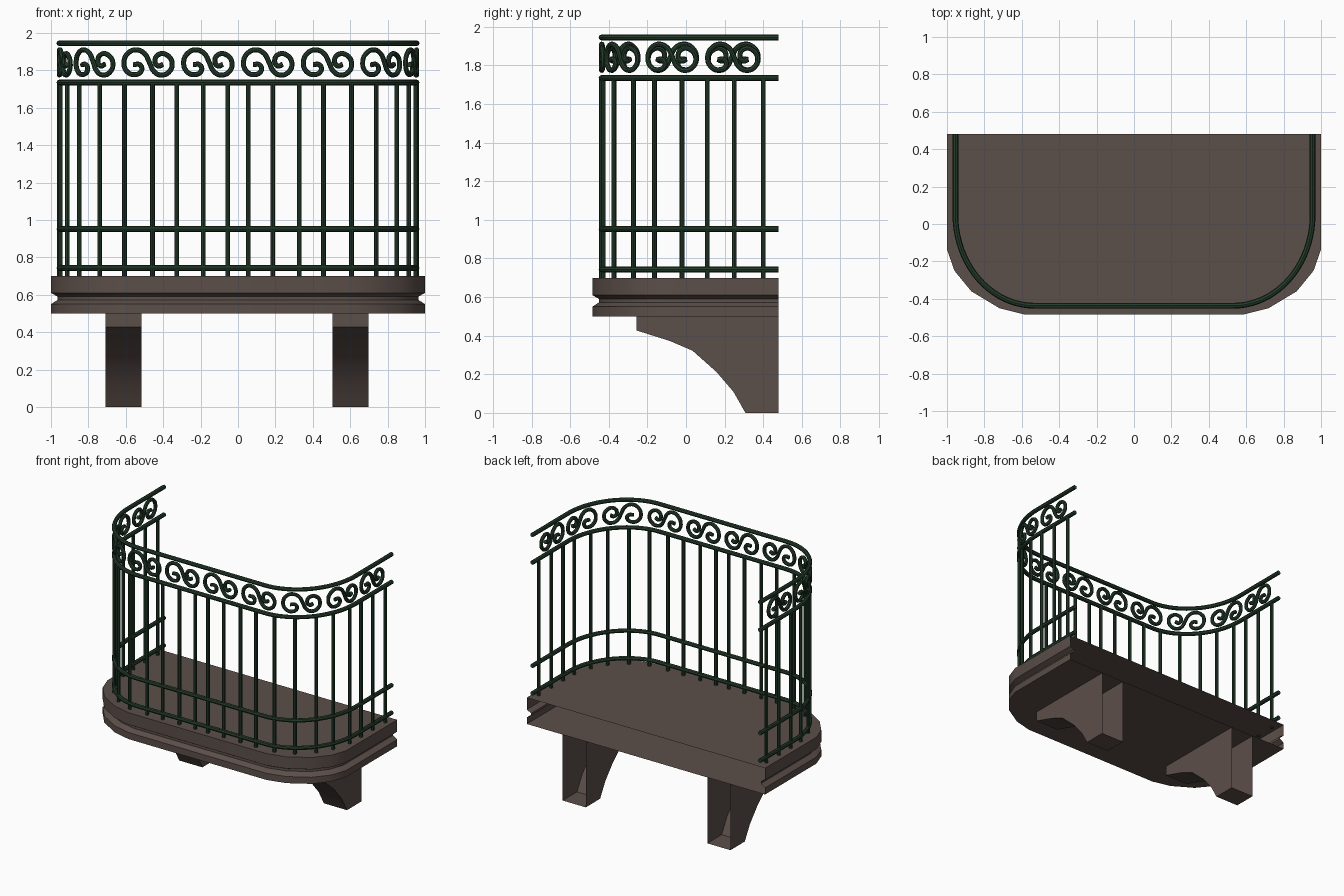
import bpy, math
from mathutils import Vector

if "Cube" in bpy.data.objects:
    bpy.data.objects.remove(bpy.data.objects["Cube"], do_unlink=True)

BACK = 0.48


def material(name, rgb):
    m = bpy.data.materials.new(name)
    m.use_nodes = True
    m.diffuse_color = (*rgb, 1)
    m.node_tree.nodes["Principled BSDF"].inputs["Base Color"].default_value = (*rgb, 1)
    return m


stone = material("brown stone", (0.105, 0.077, 0.067))
iron = material("dark green iron", (0.018, 0.046, 0.024))


def finish(obj, mat):
    obj.data.materials.clear()
    obj.data.materials.append(mat)
    bpy.ops.object.select_all(action="DESELECT")
    obj.select_set(True)
    bpy.context.view_layer.objects.active = obj
    if obj.type == "CURVE":
        bpy.ops.object.convert(target="MESH")
    bpy.ops.object.shade_smooth_by_angle(angle=math.radians(35))


def mesh_object(name, verts, faces, mat):
    me = bpy.data.meshes.new(name)
    me.from_pydata(verts, [], faces)
    me.update()
    obj = bpy.data.objects.new(name, me)
    bpy.context.collection.objects.link(obj)
    finish(obj, mat)


def tubes(name, paths, radius, mat, smooth_path=False):
    """Round bars swept along one or more paths."""
    cu = bpy.data.curves.new(name, "CURVE")
    cu.dimensions = "3D"
    cu.bevel_depth = radius
    cu.bevel_resolution = 2
    cu.resolution_u = 4
    cu.use_fill_caps = True
    for path in paths:
        sp = cu.splines.new("BEZIER" if smooth_path else "POLY")
        pts = sp.bezier_points if smooth_path else sp.points
        pts.add(len(path) - 1)
        for p, co in zip(pts, path):
            if smooth_path:
                p.co = co
                p.handle_left_type = p.handle_right_type = "AUTO"
            else:
                p.co = (*co, 1)
    obj = bpy.data.objects.new(name, cu)
    bpy.context.collection.objects.link(obj)
    finish(obj, mat)


# Balcony slab: grooved edge swept round the outline, open against the wall
half = [(1, BACK), (1, -0.136), (0.96, -0.25), (0.87, -0.36), (0.72, -0.45), (0.58, -0.485)]
outline = [(-x, y) for x, y in half] + half[::-1]
edge = [(0, 0.7), (0, 0.61), (0.036, 0.59), (0.036, 0.573), (0, 0.55), (0, 0.5)]
n = len(outline)
verts = [(x * (1 - d), BACK - (BACK - y) * (1 - d), z) for d, z in edge for x, y in outline]
faces = [(r * n + i, (r + 1) * n + i, (r + 1) * n + i + 1, r * n + i + 1)
         for r in range(len(edge) - 1) for i in range(n - 1)]
faces += [tuple(range(n)), tuple(reversed(range(len(verts) - n, len(verts))))]
mesh_object("slab", verts, faces, stone)

# Support brackets: curved profile, open against the wall
profile = [(BACK, 0.5), (-0.256, 0.5), (-0.256, 0.427), (-0.085, 0.373), (0.034, 0.322),
           (0.158, 0.212), (0.246, 0.109), (0.308, 0), (BACK, 0)]
m = len(profile)
for name, cx in (("right_bracket", -0.612), ("left_bracket", 0.602)):
    verts = [(cx + sx * 0.097, y, z) for sx in (-1, 1) for y, z in profile]
    faces = [(i, i + m, i + m + 1, i + 1) for i in range(m - 1)]
    faces += [tuple(range(m)), tuple(reversed(range(m, 2 * m)))]
    mesh_object(name, verts, faces, stone)

# Railing plan: straight sides, elliptical corners, straight front
CX, CY, RX, RY = 0.53, 0.05, 0.425, 0.487
STEPS = 20
corner = [(CX + RX * math.cos(a), CY - RY * math.sin(a))
          for a in (math.pi / 2 * i / STEPS for i in range(STEPS + 1))]
side = [(CX + RX, BACK)] + corner
plan = [Vector((-x, y)) for x, y in side] + [Vector(p) for p in reversed(side)]
length = sum((b - a).length for a, b in zip(plan, plan[1:]))


def along(s):
    """Plan point at distance s from the middle of the front, positive to +x."""
    s += length / 2
    for a, b in zip(plan, plan[1:]):
        step = (b - a).length
        if s <= step:
            break
        s -= step
    return a.lerp(b, s / step)


tubes("rails", [[(p.x, p.y, z) for p in plan] for z in (0.743, 0.952, 1.735, 1.945)], 0.0155, iron)


def front_y(x):
    return CY - RY * math.sqrt(1 - max(0, (x - CX) / RX) ** 2)


def side_x(y):
    return CX + RX * math.sqrt(1 - min(0, (y - CY) / RY) ** 2)


# Upright bars, mirrored left and right
spots = [(x, front_y(x)) for x in (0.054, 0.185, 0.327, 0.457, 0.607, 0.74)]
spots += [(side_x(y), y) for y in (0.4, 0.25, 0.11, -0.02, -0.163, -0.272)]
tubes("balusters", [[(s * x, y, 0.69), (s * x, y, 1.735)] for x, y in spots for s in (-1, 1)],
      0.0125, iron)

# Frieze of S-shaped scrolls bent to the railing plan
scroll = [(-.08, -.01), (-.045, -.01), (-.035, -.04), (-.07, -.063), (-.115, -.045), (-.13, .01),
          (-.107, .053), (-.065, .07), (-.02, .05), (.005, .005), (.03, -.045), (.065, -.065),
          (.11, -.05), (.128, 0), (.1, .042), (.06, .047), (.036, .015), (.053, -.017), (.08, -.007)]
PITCH, COUNT = 0.32, 10
paths = []
for k in range(COUNT):
    mid = (k - (COUNT - 1) / 2) * PITCH
    paths.append([(*along(mid + u), 1.84 + v) for u, v in scroll])
tubes("scrolls", paths, 0.0135, iron, smooth_path=True)
